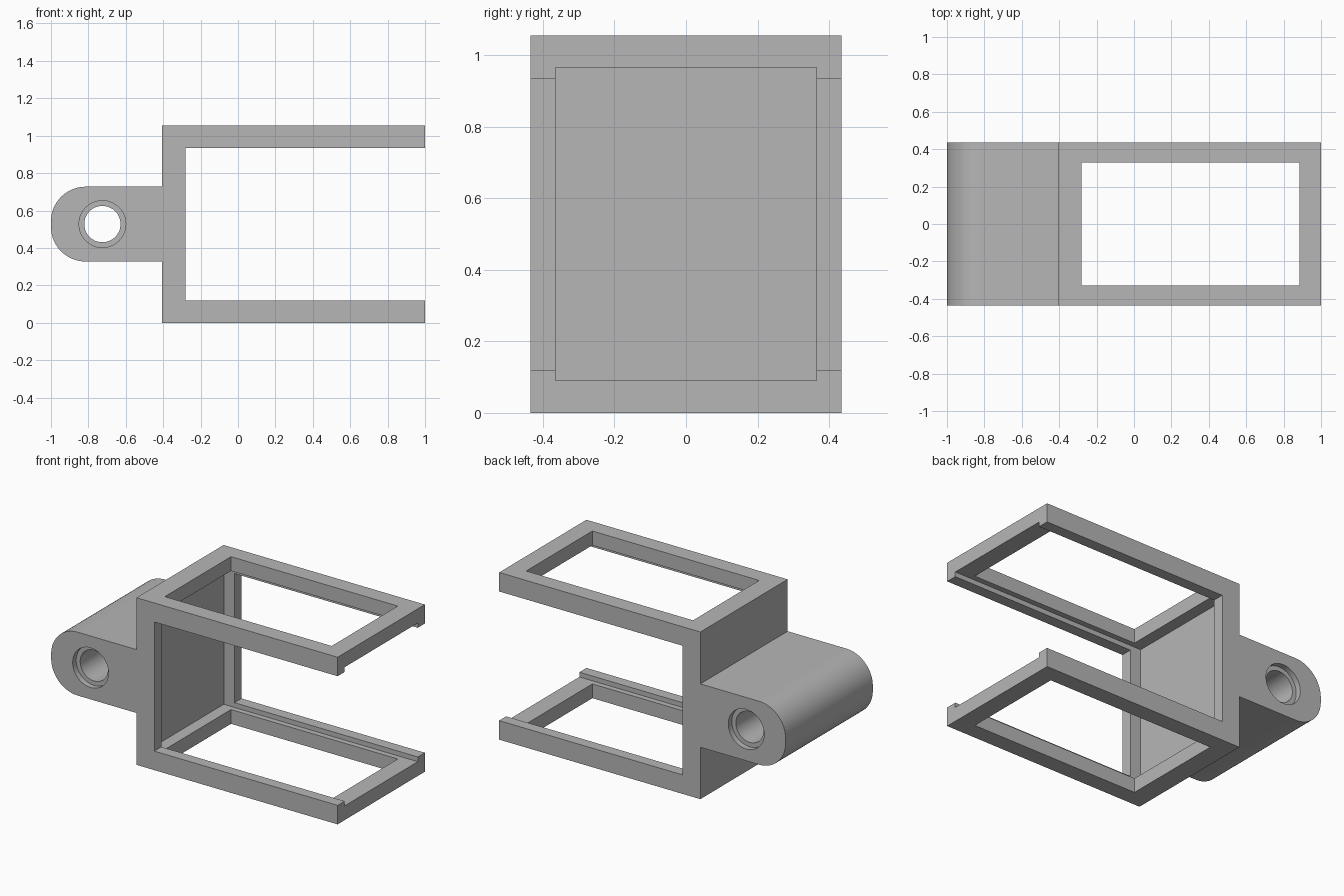
import bpy, bmesh, math
from mathutils import Matrix

cube = bpy.data.objects.get("Cube")
if cube:
    bpy.data.objects.remove(cube, do_unlink=True)

HALF = 0.435            # half depth of the whole bracket
HEIGHT = 1.055
MID = HEIGHT / 2
HOLE_X = -0.725

grey = bpy.data.materials.new("plain grey")
grey.use_nodes = True
grey.diffuse_color = (0.47, 0.47, 0.47, 1)
grey.node_tree.nodes["Principled BSDF"].inputs["Base Color"].default_value = grey.diffuse_color


def add_object(name, bm):
    bmesh.ops.recalc_face_normals(bm, faces=bm.faces)
    mesh = bpy.data.meshes.new(name)
    bm.to_mesh(mesh)
    bm.free()
    mesh.materials.append(grey)
    obj = bpy.data.objects.new(name, mesh)
    bpy.context.collection.objects.link(obj)
    return obj


def box(name, x, y, z):
    bm = bmesh.new()
    bmesh.ops.create_cube(bm, size=1)
    for v in bm.verts:
        v.co = [r[0] + (c + 0.5) * (r[1] - r[0]) for c, r in zip(v.co, (x, y, z))]
    return add_object(name, bm)


def rod(name, radius, y0, y1):
    bm = bmesh.new()
    turn = Matrix.Translation((HOLE_X, (y0 + y1) / 2, MID)) @ Matrix.Rotation(math.pi / 2, 4, 'X')
    bmesh.ops.create_cone(bm, cap_ends=True, segments=64, radius1=radius, radius2=radius,
                          depth=y1 - y0, matrix=turn)
    return add_object(name, bm)


# Side outline: C-shaped frame with a round-ended lug on the back wall
def arc(cx, cz, r, start):
    steps = 16
    return [(cx + r * math.cos(a), cz + r * math.sin(a))
            for a in (math.radians(start + 90 * i / steps) for i in range(steps + 1))]


LUG, ROUND = 0.2, 0.185
outline = [(-0.405, 0), (1, 0), (1, 0.12), (-0.28, 0.12), (-0.28, HEIGHT - 0.12),
           (1, HEIGHT - 0.12), (1, HEIGHT), (-0.405, HEIGHT), (-0.405, MID + LUG)]
outline += arc(-1 + ROUND, MID + LUG - ROUND, ROUND, 90)
outline += arc(-1 + ROUND, MID - LUG + ROUND, ROUND, 180)
outline += [(-0.405, MID - LUG)]

bm = bmesh.new()
face = bm.faces.new([bm.verts.new((x, -HALF, z)) for x, z in outline])
extruded = bmesh.ops.extrude_face_region(bm, geom=[face])["geom"]
bmesh.ops.translate(bm, vec=(0, 2 * HALF, 0),
                    verts=[g for g in extruded if isinstance(g, bmesh.types.BMVert)])
bracket = add_object("bracket", bm)

# Cutters: shallow inner pocket, top and bottom windows, pin hole and its counterbores
cutters = [
    box("pocket_cutter", (-0.355, 1.2), (-0.365, 0.365), (0.09, HEIGHT - 0.09)),
    box("window_cutter", (-0.28, 0.885), (-0.33, 0.33), (-0.2, HEIGHT + 0.2)),
    rod("pin_hole_cutter", 0.097, -0.6, 0.6),
    rod("front_counterbore_cutter", 0.125, -0.6, -HALF + 0.035),
    rod("back_counterbore_cutter", 0.125, HALF - 0.035, 0.6),
]
bpy.ops.object.select_all(action='DESELECT')
bpy.context.view_layer.objects.active = bracket
bracket.select_set(True)
for cutter in cutters:
    cutter.hide_render = True
    mod = bracket.modifiers.new(cutter.name, 'BOOLEAN')
    mod.operation = 'DIFFERENCE'
    mod.solver = 'EXACT'
    mod.object = cutter
    bpy.ops.object.modifier_apply(modifier=mod.name)
for cutter in cutters:
    bpy.data.objects.remove(cutter, do_unlink=True)

bpy.ops.object.shade_smooth_by_angle(angle=math.radians(30))
